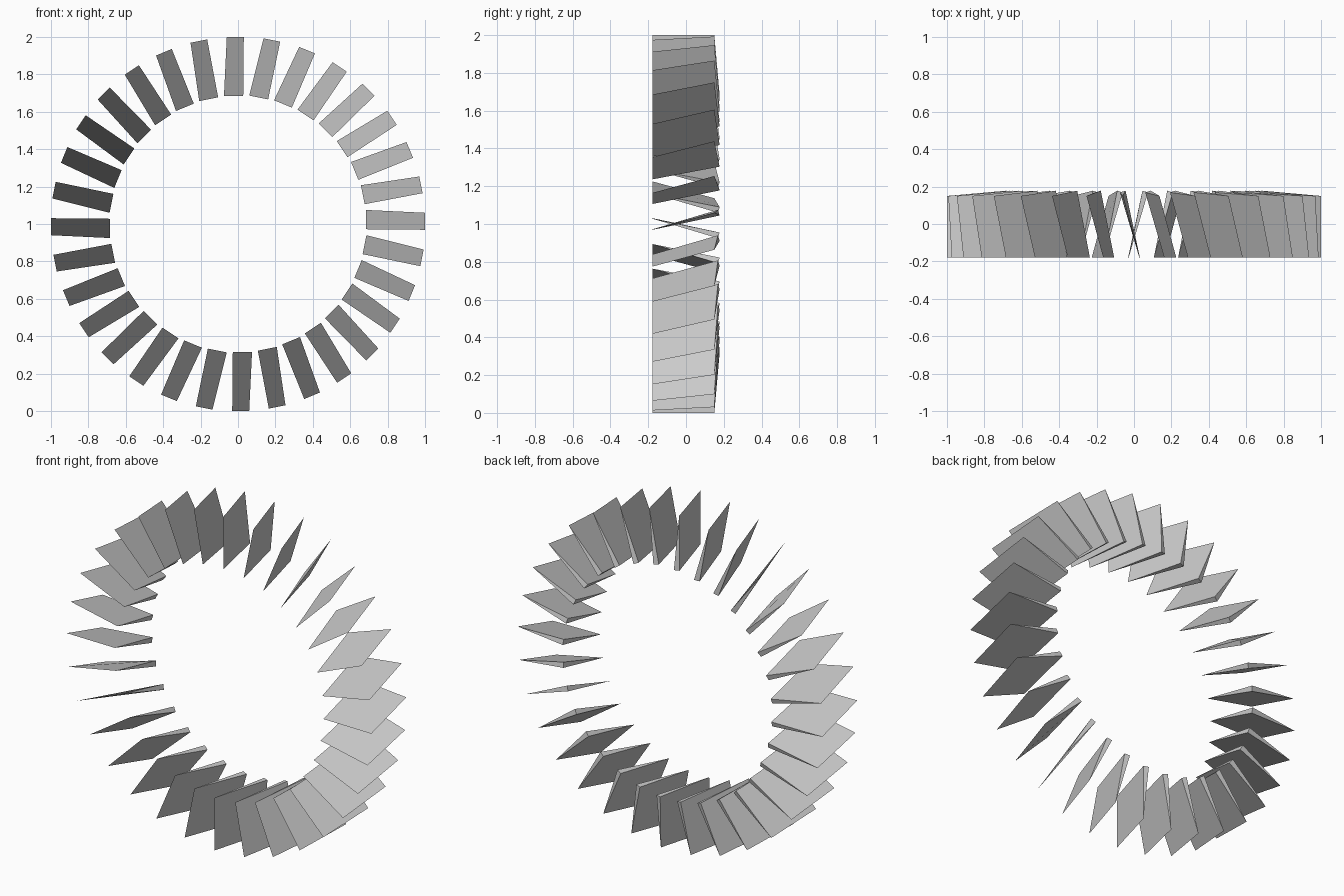
import bpy, bmesh, math
from mathutils import Matrix

if "Cube" in bpy.data.objects:
    bpy.data.objects.remove(bpy.data.objects["Cube"])

BLADES = 32
R_IN, R_OUT = 0.685, 1.0

# One blade as (radius, depth y, height): knife edge at the tip, thin wedge at the root
points = [
    (R_OUT, -0.178, -0.031), (R_OUT, 0.150, 0.060),   # outer edge
    (R_IN, -0.178, -0.028),                           # root, front
    (R_IN, 0.169, 0.075), (R_IN, 0.178, 0.045),       # root, back corners
]
faces = [(0, 1, 3, 2), (0, 2, 4, 1), (1, 4, 3), (2, 3, 4)]


def add_blade(name, angle):
    bm = bmesh.new()
    verts = [bm.verts.new(p) for p in points]
    for f in faces:
        bm.faces.new([verts[i] for i in f])
    bmesh.ops.recalc_face_normals(bm, faces=bm.faces)
    # swing the blade around the ring axis
    bm.transform(Matrix.Translation((0, 0, 1)) @ Matrix.Rotation(-angle, 4, 'Y'))
    mesh = bpy.data.meshes.new(name)
    bm.to_mesh(mesh)
    bm.free()
    bpy.context.collection.objects.link(bpy.data.objects.new(name, mesh))


# Ring of evenly spaced blades
for i in range(BLADES):
    add_blade(f"blade_{i + 1:02d}", math.tau * i / BLADES)
